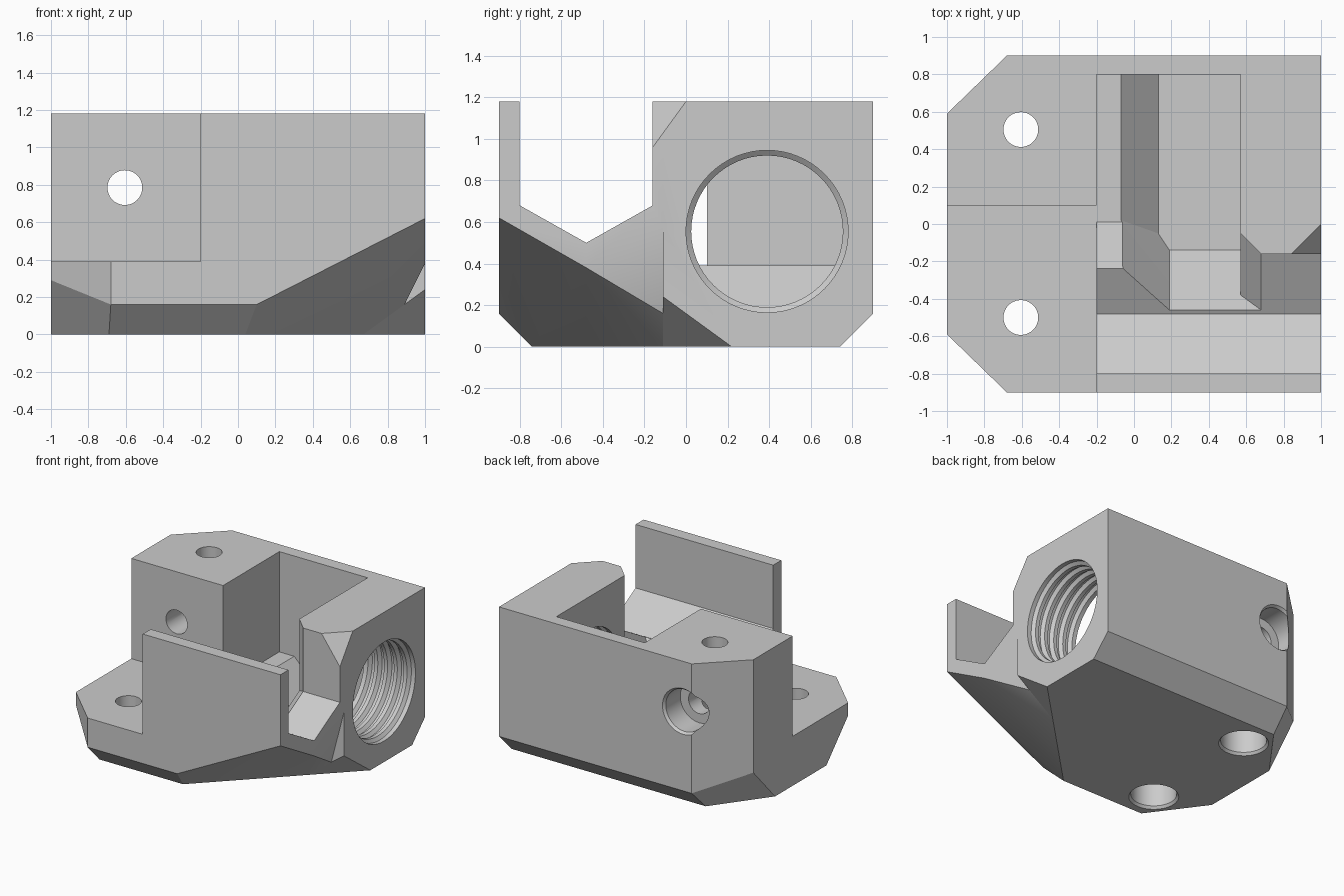
import bpy
import bmesh
import math
from mathutils import Matrix

cube = bpy.data.objects.get("Cube")
if cube:
    bpy.data.objects.remove(cube)

grey = bpy.data.materials.new("plain grey")
grey.use_nodes = True
grey.diffuse_color = (0.6, 0.6, 0.6, 1)
grey.node_tree.nodes["Principled BSDF"].inputs["Base Color"].default_value = (0.6, 0.6, 0.6, 1)

TOP = 1.18
L, R = -0.2, 1.0        # ends of the channel section
OVER = 1.4              # cutters rise past the top


def finish(name, bm):
    bmesh.ops.recalc_face_normals(bm, faces=bm.faces)
    mesh = bpy.data.meshes.new(name)
    bm.to_mesh(mesh)
    bm.free()
    mesh.materials.append(grey)
    ob = bpy.data.objects.new(name, mesh)
    bpy.context.collection.objects.link(ob)
    return ob


def hull(name, points):
    bm = bmesh.new()
    verts = [bm.verts.new(p) for p in points]
    res = bmesh.ops.convex_hull(bm, input=verts)
    junk = {v for v in res["geom_interior"] + res["geom_unused"] if isinstance(v, bmesh.types.BMVert)}
    bmesh.ops.delete(bm, geom=list(junk), context="VERTS")
    bmesh.ops.dissolve_limit(bm, angle_limit=0.002, verts=bm.verts, edges=bm.edges)
    return finish(name, bm)


def prism_x(name, profile, x0, x1):
    bm = bmesh.new()
    face = bm.faces.new([bm.verts.new((x0, y, z)) for y, z in profile])
    ext = bmesh.ops.extrude_face_region(bm, geom=[face])
    bmesh.ops.translate(bm, vec=(x1 - x0, 0, 0),
                        verts=[v for v in ext["geom"] if isinstance(v, bmesh.types.BMVert)])
    return finish(name, bm)


def lathe(name, profile, matrix, sides=48):
    """Turn (radius, height) pairs about local z into a closed solid."""
    bm = bmesh.new()
    rings = []
    for r, h in profile:
        rings.append([bm.verts.new((r * math.cos(a), r * math.sin(a), h))
                      for a in (math.tau * i / sides for i in range(sides))])
    for low, high in zip(rings, rings[1:]):
        for i in range(sides):
            j = (i + 1) % sides
            bm.faces.new((low[i], low[j], high[j], high[i]))
    bm.faces.new(rings[0])
    bm.faces.new(rings[-1])
    bm.transform(matrix)
    return finish(name, bm)


def combine(target, tool, operation):
    mod = target.modifiers.new(operation, "BOOLEAN")
    mod.operation = operation
    mod.solver = "EXACT"
    mod.object = tool
    deps = bpy.context.evaluated_depsgraph_get()
    mesh = bpy.data.meshes.new_from_object(target.evaluated_get(deps))
    target.modifiers.clear()
    target.data = mesh
    bpy.data.objects.remove(tool)


# Mounting flange with clipped, undercut corners
flange_low = []
for s in (-1, 1):
    flange_low += [(-1, s * 0.59, 0.29), (-0.68, s * 0.9, 0.16), (-0.69, s * 0.74, 0), (-1, s * 0.32, 0),
                   (L, s * 0.74, 0), (L, s * 0.9, 0.16)]
flange_rim = [p for s in (-1, 1) for p in ((-1, s * 0.59, 0.39), (-0.68, s * 0.9, 0.39), (L, s * 0.9, 0.39))]
body = hull("bracket_body", flange_low + flange_rim)

# Tall screw block on the flange
outline = [(-1, 0.1), (-1, 0.59), (-0.68, 0.9), (L, 0.9), (L, 0.1)]
screw_block = hull("screw_block", [(x, y, z) for x, y in outline for z in (0.35, TOP)])

# Rear housing around the threaded bore
housing = hull("rear_housing",
               [(x, y, TOP) for x in (L, R) for y in (-0.11, 0.9)]
               + [(x, y, z) for x in (L, R) for y, z in ((0.74, 0), (0.9, 0.16))]
               + [(L, -0.11, 0), (0.67, -0.11, 0), (0.89, -0.11, 0.16), (R, -0.11, 0.24), (R, 0.22, 0)])

# Channel halves with the rising underside
front_half = hull("channel_front",
                  [(x, y, TOP) for x in (L, R) for y in (-0.9, -0.48)]
                  + [(L, -0.9, 0.16), (L, -0.74, 0), (0.04, -0.74, 0), (0.1, -0.9, 0.16), (R, -0.9, 0.62),
                     (R, -0.48, 0.38), (L, -0.48, 0), (0.3, -0.48, 0), (0.52, -0.48, 0.16)])
rear_half = hull("channel_rear",
                 [(x, y, TOP) for x in (L, R) for y in (-0.48, -0.11)]
                 + [(L, -0.48, 0), (L, -0.11, 0), (0.3, -0.48, 0), (0.67, -0.11, 0), (0.52, -0.48, 0.16),
                    (0.89, -0.11, 0.16), (R, -0.48, 0.38), (R, -0.11, 0.58)])
for part in (screw_block, housing, front_half, rear_half):
    combine(body, part, "UNION")

cutters = []

# V channel
cutters.append(prism_x("channel_cutter", [(-0.8, OVER), (-0.8, 0.68), (-0.48, 0.5), (-0.16, 0.68), (-0.16, OVER)],
                       L, R + 0.1))

# Pocket: upper ledge, lower floor with ramp, and the bevelled mouth
cutters.append(prism_x("pocket_cutter", [(0.8, OVER), (0.8, 0.39), (0.01, 0.39), (-0.24, 0.64), (-0.24, OVER)],
                       L, 0.57))
cutters.append(hull("floor_cutter",
                    [(0.13, 0.8, 0.19), (0.57, 0.8, 0.19), (0.57, -0.14, 0.19), (0.19, -0.14, 0.19),
                     (0.13, -0.05, 0.19), (0.19, -0.46, 0.51), (0.57, -0.46, 0.51), (-0.07, 0.8, 0.39),
                     (-0.07, 0.02, 0.39), (-0.06, -0.24, 0.64), (-0.07, 0.8, 0.7), (0.57, 0.8, 0.7),
                     (0.57, -0.46, 0.7), (0.19, -0.46, 0.7), (-0.06, -0.24, 0.7)]))
cutters.append(hull("mouth_cutter",
                    [(0.57, -0.38, 0.43), (0.68, -0.46, 0.51), (0.68, -0.16, 0.68), (0.57, -0.05, 0.617),
                     (0.5, -0.38, 0.43), (0.5, -0.05, 0.617), (0.5, -0.46, 0.51)]
                    + [(x, y, OVER) for x, y in ((0.5, -0.05), (0.57, -0.05), (0.68, -0.16), (0.68, -0.46), (0.5, -0.46))]))

# Clipped corner beside the bore
corner = [(0.84, -0.16, TOP), (R, 0, TOP), (R, -0.16, 0.96)]
cutters.append(hull("corner_cutter", corner + [(x + 0.2, y - 0.2, z + 0.2) for x, y, z in corner]))

# Threaded bore along x
pitch = 0.085
thread = [(0.365, 0.56)]
for i in range(5):
    x = 0.575 + i * pitch
    thread += [(0.365, x + 0.03), (0.39, x + 0.05), (0.39, x + 0.07), (0.365, x + pitch)]
thread = thread[:-1] + [(0.39, R + 0.1)]
along_x = Matrix.Translation((0, 0.39, 0.555)) @ Matrix.Rotation(math.pi / 2, 4, "Y")
cutters.append(lathe("thread_cutter", thread, along_x, 64))

# Counterbored screw holes: two from below, one from behind
screw = [(0.18, -0.1), (0.18, 0), (0.165, 0.02), (0.165, 0.2), (0.093, 0.2), (0.093, 1.3)]
from_back = Matrix.Translation((-0.605, 0.9, 0.785)) @ Matrix.Rotation(math.pi / 2, 4, "X")
for matrix in (Matrix.Translation((-0.605, 0.505, 0)), Matrix.Translation((-0.605, -0.5, 0)), from_back):
    cutters.append(lathe("screw_cutter", screw, matrix))

for cutter in cutters:
    combine(body, cutter, "DIFFERENCE")

# Smooth the bores while keeping the flats crisp
bpy.ops.object.select_all(action="DESELECT")
body.select_set(True)
bpy.context.view_layer.objects.active = body
bpy.ops.object.shade_smooth_by_angle(angle=math.radians(20))
